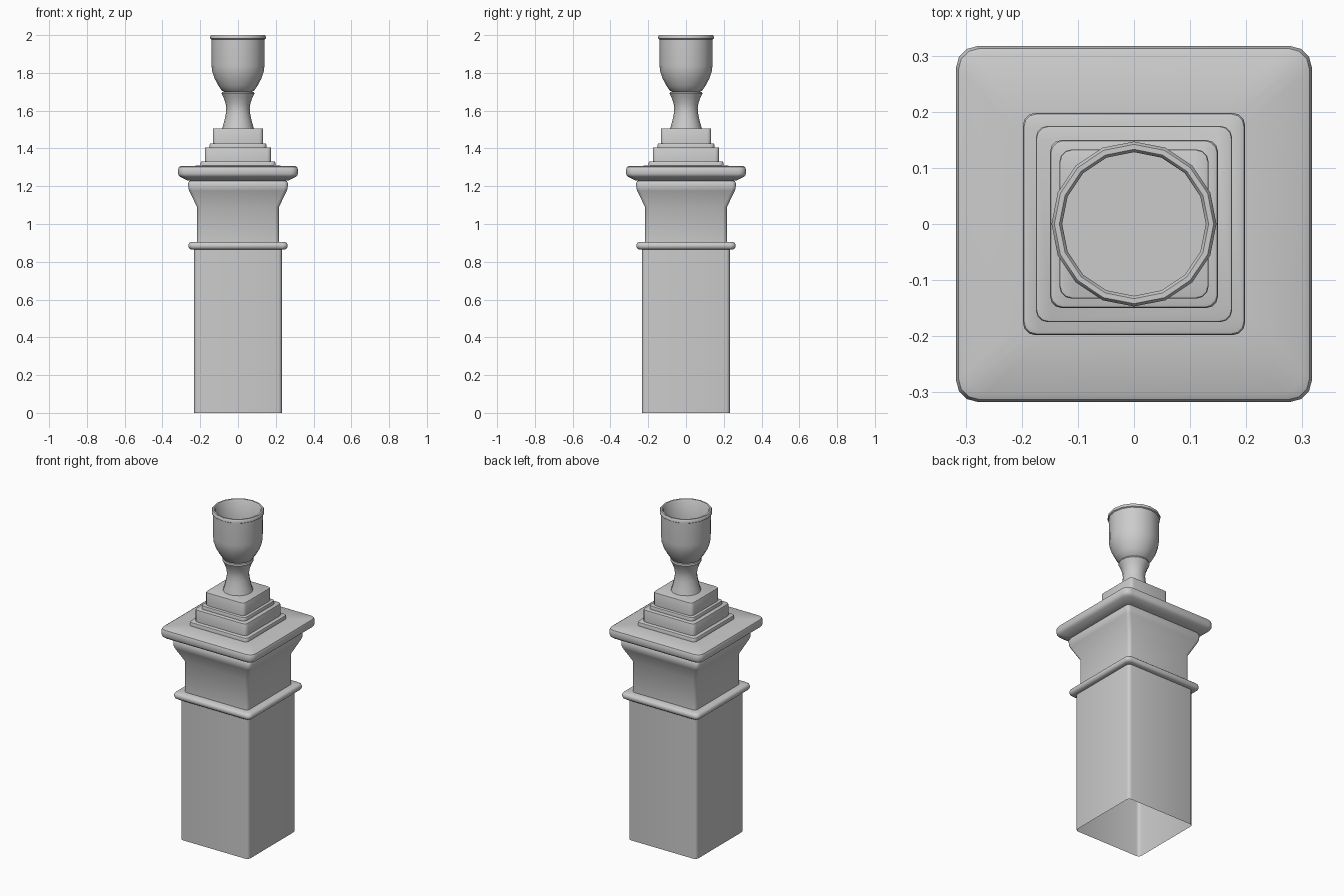
import bpy, bmesh, math

if "Cube" in bpy.data.objects:
    bpy.data.objects.remove(bpy.data.objects["Cube"])


def skin(name, rings, cap_end=True, angle=40):
    """Bridge equal-length rings of points into one surface, optionally closing the end."""
    bm = bmesh.new()
    loops = [[bm.verts.new(p) for p in ring] for ring in rings]
    n = len(loops[0])
    for a, b in zip(loops, loops[1:]):
        for i in range(n):
            j = (i + 1) % n
            bm.faces.new((a[i], a[j], b[j], b[i]))
    if cap_end:
        bm.faces.new(loops[-1])
    me = bpy.data.meshes.new(name)
    bm.to_mesh(me)
    bm.free()
    ob = bpy.data.objects.new(name, me)
    bpy.context.collection.objects.link(ob)
    bpy.ops.object.select_all(action='DESELECT')
    ob.select_set(True)
    bpy.context.view_layer.objects.active = ob
    bpy.ops.object.shade_smooth_by_angle(angle=math.radians(angle))
    return ob


def square_ring(half, z, r, seg=3):
    pts = []
    for k in range(4):
        c = math.radians(45 + 90 * k)
        cx = math.copysign(half - r, math.cos(c))
        cy = math.copysign(half - r, math.sin(c))
        for s in range(seg + 1):
            a = math.radians(90 * k + 90 * s / seg)
            pts.append((cx + r * math.cos(a), cy + r * math.sin(a), z))
    return pts


def square_part(name, profile, r, cap_end=True):
    return skin(name, [square_ring(h, z, r) for h, z in profile], cap_end)


def round_part(name, profile, n=16):
    rings = [[(r * math.cos(math.tau * i / n), r * math.sin(math.tau * i / n), z)
              for i in range(n)] for r, z in profile]
    return skin(name, rings)


# Hollow shaft, open at the bottom
square_part("shaft", [(0.232, 0), (0.232, 0.868)], 0.02, False)

# Rounded moulding around the shaft top
square_part("collar_moulding", [
    (0.232, 0.866), (0.252, 0.866), (0.26, 0.873), (0.263, 0.885),
    (0.26, 0.897), (0.252, 0.904), (0.217, 0.904)], 0.025, False)

# Neck flaring out to the cornice
square_part("neck", [
    (0.217, 0.904), (0.217, 1.09), (0.258, 1.175), (0.263, 1.19),
    (0.264, 1.215), (0.258, 1.228), (0.245, 1.232)], 0.02, False)

# Wide cap slab with softened edges
square_part("cap_slab", [
    (0.245, 1.232), (0.268, 1.23), (0.305, 1.249), (0.313, 1.256),
    (0.317, 1.266), (0.317, 1.29), (0.313, 1.301), (0.302, 1.307),
    (0.19, 1.309)], 0.038, False)

# Stepped plinth under the cup
for i, (half, z0, z1, soft) in enumerate([
        (0.198, 1.305, 1.332, 0.007), (0.175, 1.332, 1.405, 0.004),
        (0.150, 1.405, 1.427, 0.006), (0.133, 1.427, 1.506, 0.004)]):
    square_part(f"plinth_step_{i + 1}", [
        (half, z0), (half, z1 - soft), (half - soft * 0.3, z1 - soft * 0.3),
        (half - soft, z1)], 0.022)

# Waisted stem
round_part("cup_stem", [
    (0.084, 1.505), (0.074, 1.54), (0.065, 1.58), (0.062, 1.61),
    (0.066, 1.64), (0.077, 1.67), (0.087, 1.69), (0.084, 1.698), (0.07, 1.7)])

# Hollow bowl with rolled rim
round_part("cup_bowl", [
    (0.07, 1.698), (0.085, 1.705), (0.105, 1.735), (0.124, 1.77),
    (0.137, 1.81), (0.14, 1.84), (0.141, 1.977), (0.147, 1.981),
    (0.147, 1.993), (0.142, 2.0), (0.133, 2.0), (0.128, 1.994),
    (0.128, 1.84)])
